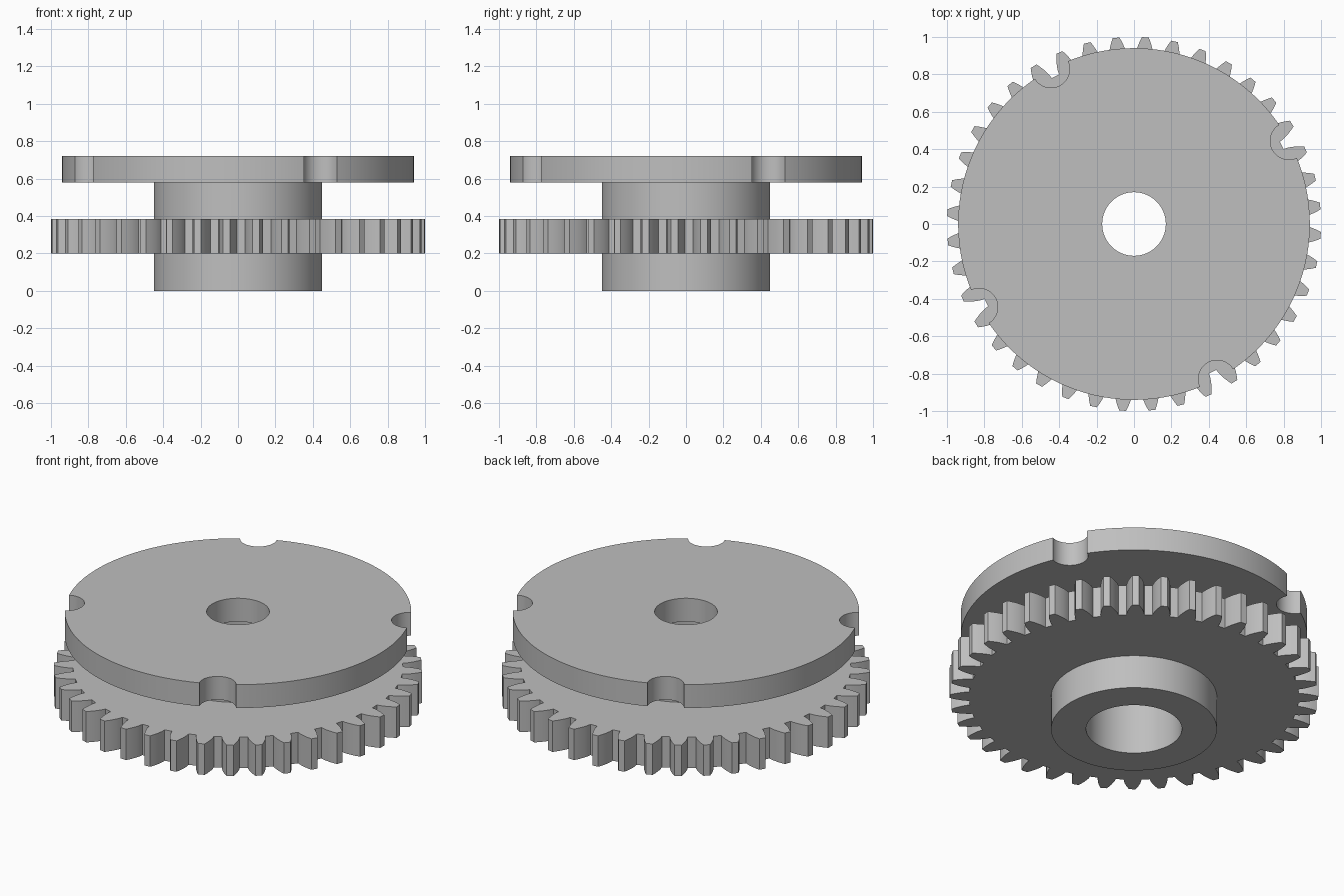
import bpy
import bmesh
from math import acos, cos, pi, radians, sin, sqrt, tan

cube = bpy.data.objects.get("Cube")
if cube:
    bpy.data.objects.remove(cube, do_unlink=True)

# Shared dimensions
HUB_R, BORE_R, SHAFT_R = 0.45, 0.26, 0.17
DISK_R, DISK_LOW, DISK_TOP = 0.94, 0.58, 0.72
GEAR_LOW, GEAR_TOP = 0.2, 0.385
NOTCH_R, NOTCH_ANGLE = 0.1, radians(28.2)
TEETH, TOOTH_ANGLE = 40, radians(-3.5)

steel = bpy.data.materials.new("plain_grey")
steel.use_nodes = True
grey = (0.52, 0.52, 0.52, 1)
steel.diffuse_color = grey
steel.node_tree.nodes["Principled BSDF"].inputs["Base Color"].default_value = grey


def circle(radius, cx=0, cy=0, steps=128):
    return [(cx + radius * cos(2 * pi * i / steps),
             cy + radius * sin(2 * pi * i / steps)) for i in range(steps)]


def prism(name, outline, low, high):
    """Extrude a closed outline from low to high."""
    bm = bmesh.new()
    base = bm.faces.new([bm.verts.new((x, y, low)) for x, y in outline])
    top = bmesh.ops.extrude_face_region(bm, geom=[base])["geom"]
    bmesh.ops.translate(bm, vec=(0, 0, high - low),
                        verts=[v for v in top if isinstance(v, bmesh.types.BMVert)])
    bmesh.ops.recalc_face_normals(bm, faces=bm.faces)
    mesh = bpy.data.meshes.new(name)
    bm.to_mesh(mesh)
    bm.free()
    mesh.materials.append(steel)
    part = bpy.data.objects.new(name, mesh)
    bpy.context.collection.objects.link(part)
    return part


def cut(part, outline):
    """Cut a vertical through hole with the given outline."""
    cutter = prism("cutter", outline, -1, 2)
    cutter.hide_render = True
    mod = part.modifiers.new("cut", 'BOOLEAN')
    mod.operation, mod.solver, mod.object = 'DIFFERENCE', 'EXACT', cutter
    bpy.context.view_layer.objects.active = part
    bpy.ops.object.modifier_apply(modifier=mod.name)
    bpy.data.objects.remove(cutter, do_unlink=True)


def gear_outline():
    """Involute spur gear with a tip radius of one unit."""
    module = 2 / (TEETH + 2)
    pitch = module * TEETH / 2
    pressure = radians(20)
    root = pitch * cos(pressure)
    involute = lambda a: tan(a) - a
    flank = []
    for i in range(6):
        r = root + (1 - root) * i / 5
        half = pi / (2 * TEETH) + involute(pressure) - involute(acos(min(1, root / r)))
        flank.append((r, half))
    points = []
    for k in range(TEETH):
        mid = TOOTH_ANGLE + 2 * pi * k / TEETH
        tooth = [(r, mid - h) for r, h in flank] + [(r, mid + h) for r, h in flank[::-1]]
        points += [(r * cos(a), r * sin(a)) for r, a in tooth]
    return points


# Hub with the wide lower bore
hub = prism("hub", circle(HUB_R), 0, DISK_LOW)
cut(hub, circle(BORE_R))

# Toothed gear wheel seated on the hub
gear = prism("gear_wheel", gear_outline(), GEAR_LOW, GEAR_TOP)
cut(gear, circle(HUB_R - 0.05))

# Top disk with the narrow shaft hole and four rim notches
disk = prism("top_disk", circle(DISK_R, steps=192), DISK_LOW, DISK_TOP)
cut(disk, circle(SHAFT_R))
for k in range(4):
    a = NOTCH_ANGLE + k * pi / 2
    cut(disk, circle(NOTCH_R, DISK_R * cos(a), DISK_R * sin(a), 64))

# Smooth round walls, crisp edges
bpy.ops.object.select_all(action='DESELECT')
for part in (hub, gear, disk):
    part.select_set(True)
bpy.context.view_layer.objects.active = disk
bpy.ops.object.shade_smooth_by_angle(angle=radians(25))
